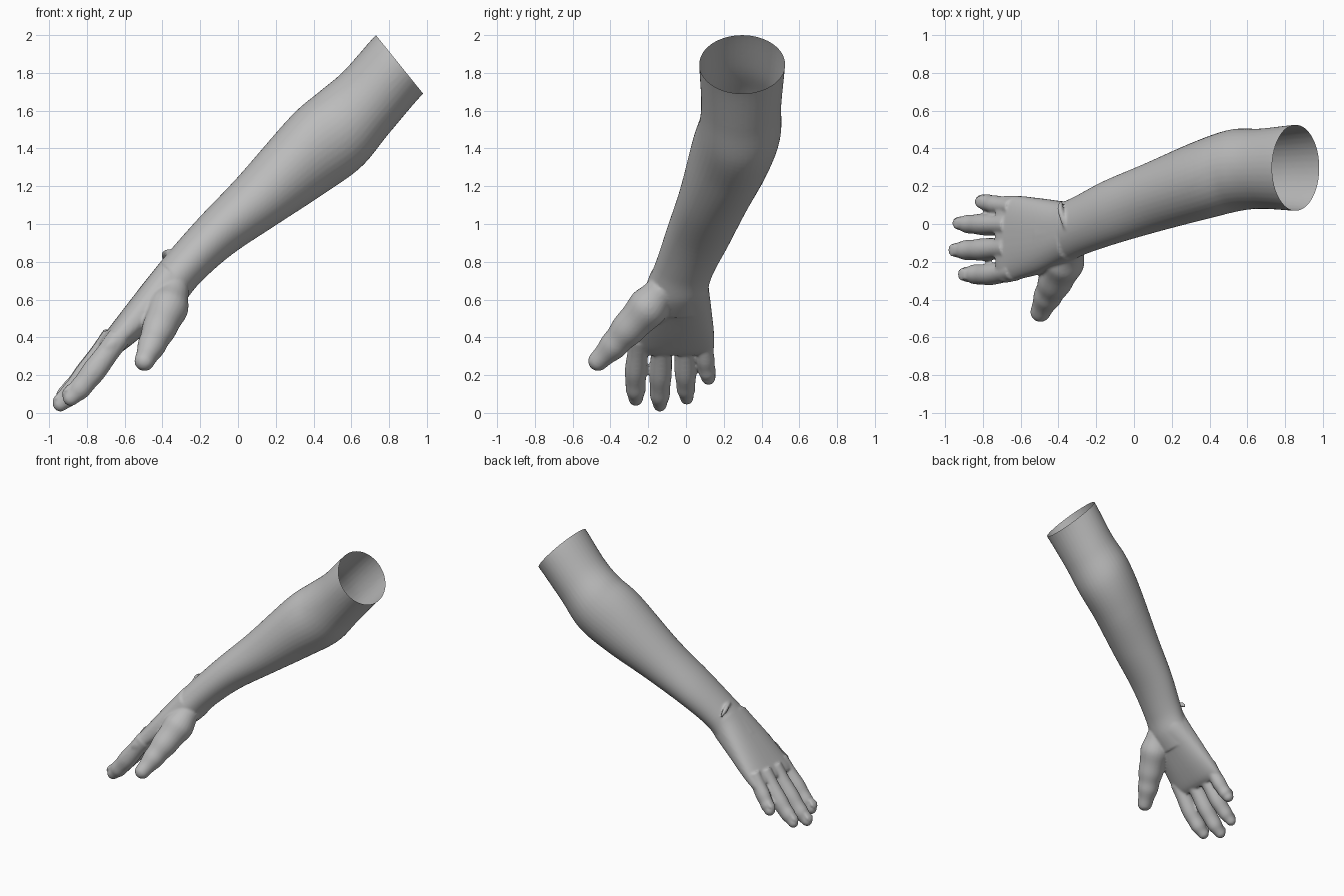
import bpy, bmesh, math
from mathutils import Vector

if "Cube" in bpy.data.objects:
    bpy.data.objects.remove(bpy.data.objects["Cube"])

skin = bpy.data.materials.new("skin grey")
skin.use_nodes = True
GREY = (0.5, 0.5, 0.5, 1)
skin.diffuse_color = GREY
skin.node_tree.nodes["Principled BSDF"].inputs["Base Color"].default_value = GREY

bm = bmesh.new()


def spline(rows, steps):
    """Catmull-Rom interpolation of rows of numbers."""
    out = []
    for i in range(len(rows) - 1):
        a, b = rows[max(i - 1, 0)], rows[i]
        c, d = rows[i + 1], rows[min(i + 2, len(rows) - 1)]
        for k in range(steps):
            t = k / steps
            out.append([0.5 * (2 * q + (r - p) * t + (2 * p - 5 * q + 4 * r - s) * t * t
                               + (3 * q - p - 3 * r + s) * t ** 3)
                        for p, q, r, s in zip(a, b, c, d)])
    return out + [list(rows[-1])]


def loft(rings):
    """Closed solid through rings of equal point count."""
    loops = [[bm.verts.new(p) for p in ring] for ring in rings]
    n = len(loops[0])
    faces = [bm.faces.new(loops[0]), bm.faces.new(loops[-1])]
    for a, b in zip(loops, loops[1:]):
        for i in range(n):
            j = (i + 1) % n
            faces.append(bm.faces.new((a[i], a[j], b[j], b[i])))
    bmesh.ops.recalc_face_normals(bm, faces=faces)


def ellipse(c, u, v, power=1.0, n=40):
    f = lambda w: math.copysign(abs(w) ** power, w)
    return [c + u * f(math.cos(2 * math.pi * i / n)) + v * f(math.sin(2 * math.pi * i / n))
            for i in range(n)]


def limb(sections, power=1.0):
    """Rows: upper x, upper z, lower x, lower z, min y, max y, sideways skew."""
    rings = []
    for tx, tz, bx, bz, y0, y1, skew in spline(sections, 8):
        c = Vector(((tx + bx) / 2, (y0 + y1) / 2, (tz + bz) / 2))
        h = (y1 - y0) / 2
        rings.append(ellipse(c, Vector(((tx - bx) / 2, 0, (tz - bz) / 2)),
                             Vector((-skew * h, h, -skew * h)), power))
    loft(rings)


def digit(path, flat=0.92, side=Vector((0, 1, 0))):
    """Rows: x, y, z, radius. Rounded tip, with slight swelling at the joints."""
    rows = spline(path, 8)
    pts = [Vector(r[:3]) for r in rows]
    last = len(rows) - 1
    rings = []
    for i, (p, row) in enumerate(zip(pts, rows)):
        d = (pts[min(i + 1, last)] - pts[max(i - 1, 0)]).normalized()
        u = d.cross(side).normalized()
        v = u.cross(d)
        r = row[3] * (1 + 0.03 * math.cos(i * math.pi / 4))
        rings.append(ellipse(p, u * r, v * r * flat, n=24))
    r = rows[-1][3] * 1.03
    for k in range(1, 7):
        a = k * math.pi / 2 / 6.3
        q = r * math.cos(a)
        rings.append(ellipse(pts[-1] + d * r * math.sin(a), u * q, v * q * flat, n=24))
    loft(rings)


# Forearm from past the elbow cut down to the heel of the hand
limb([(0.83, 2.08, 1.08, 1.77, 0.075, 0.525, 0),
      (0.73, 2.00, 0.98, 1.69, 0.07, 0.525, 0),
      (0.56, 1.81, 0.80, 1.48, 0.08, 0.505, 0.03),
      (0.43, 1.70, 0.65, 1.30, 0.07, 0.50, 0.1),
      (0.28, 1.57, 0.44, 1.15, 0.03, 0.435, 0.18),
      (0.00, 1.25, 0.21, 1.00, -0.035, 0.32, 0.2),
      (-0.20, 1.04, -0.03, 0.84, -0.10, 0.23, 0.18),
      (-0.36, 0.86, -0.20, 0.69, -0.16, 0.15, 0.1),
      (-0.45, 0.75, -0.29, 0.58, -0.21, 0.12, 0),
      (-0.53, 0.65, -0.38, 0.50, -0.24, 0.125, 0)])

# Palm
limb([(-0.41, 0.80, -0.26, 0.64, -0.19, 0.12, 0),
      (-0.45, 0.75, -0.30, 0.58, -0.21, 0.12, 0),
      (-0.56, 0.61, -0.42, 0.48, -0.26, 0.135, 0),
      (-0.66, 0.48, -0.54, 0.38, -0.29, 0.148, 0),
      (-0.72, 0.40, -0.62, 0.32, -0.31, 0.15, 0),
      (-0.74, 0.36, -0.67, 0.30, -0.305, 0.145, 0)], 0.8)

# Four fingers and the thumb
digit([(-.63, -.245, .40, .060), (-.76, -.265, .225, .062), (-.84, -.266, .125, .056), (-.885, -.266, .08, .042)])
digit([(-.66, -.125, .40, .062), (-.80, -.135, .205, .063), (-.89, -.138, .095, .056), (-.94, -.138, .048, .040)])
digit([(-.66, -.005, .41, .058), (-.80, -.002, .215, .060), (-.88, .000, .125, .052), (-.922, .004, .082, .038)])
digit([(-.64, .090, .42, .050), (-.73, .102, .285, .052), (-.78, .113, .215, .048), (-.80, .118, .19, .041)])
digit([(-.34, -.12, .66, .080), (-.37, -.20, .56, .105), (-.42, -.31, .44, .088),
       (-.46, -.39, .35, .072), (-.495, -.465, .275, .052)], 1.0, Vector((0.8, 0, -0.6)))

# Fingernails, as thin rounded plates on the back of each tip
for x, y, z, w in ((-.925, -.266, .105, .032), (-.975, -.138, .065, .032),
                   (-.953, .003, .105, .028), (-.835, .118, .212, .028)):
    digit([(x + .035, y, z + .042, .009), (x + .012, y, z + .012, .012), (x, y, z - .004, .008)], w / .011)

# Raised crease across the back of the wrist
digit([(-.385, .12, .80, .008), (-.39, .08, .835, .016), (-.375, .02, .852, .014), (-.362, -.03, .848, .007)], 1.0,
      Vector((0.6, 0, 0.8)))

mesh = bpy.data.meshes.new("arm")
bm.to_mesh(mesh)
bm.free()
arm = bpy.data.objects.new("arm", mesh)
bpy.context.collection.objects.link(arm)

# Fuse all parts into one soft skin
fuse = arm.modifiers.new("fuse", 'REMESH')
fuse.mode = 'VOXEL'
fuse.voxel_size = 0.0085
soft = arm.modifiers.new("soften", 'SMOOTH')
soft.factor = 0.5
soft.iterations = 5
graph = bpy.context.evaluated_depsgraph_get()
fused = bpy.data.meshes.new_from_object(arm.evaluated_get(graph))
arm.modifiers.clear()

# Cut the upper end open, leaving a hollow shell
cut = bmesh.new()
cut.from_mesh(fused)
bmesh.ops.bisect_plane(cut, geom=cut.verts[:] + cut.edges[:] + cut.faces[:],
                       plane_co=(0.855, 0.3, 1.845), plane_no=(0.778, 0, 0.628), clear_outer=True)
for f in cut.faces:
    f.smooth = True
cut.to_mesh(fused)
cut.free()
arm.data = fused
fused.materials.clear()
fused.materials.append(skin)
